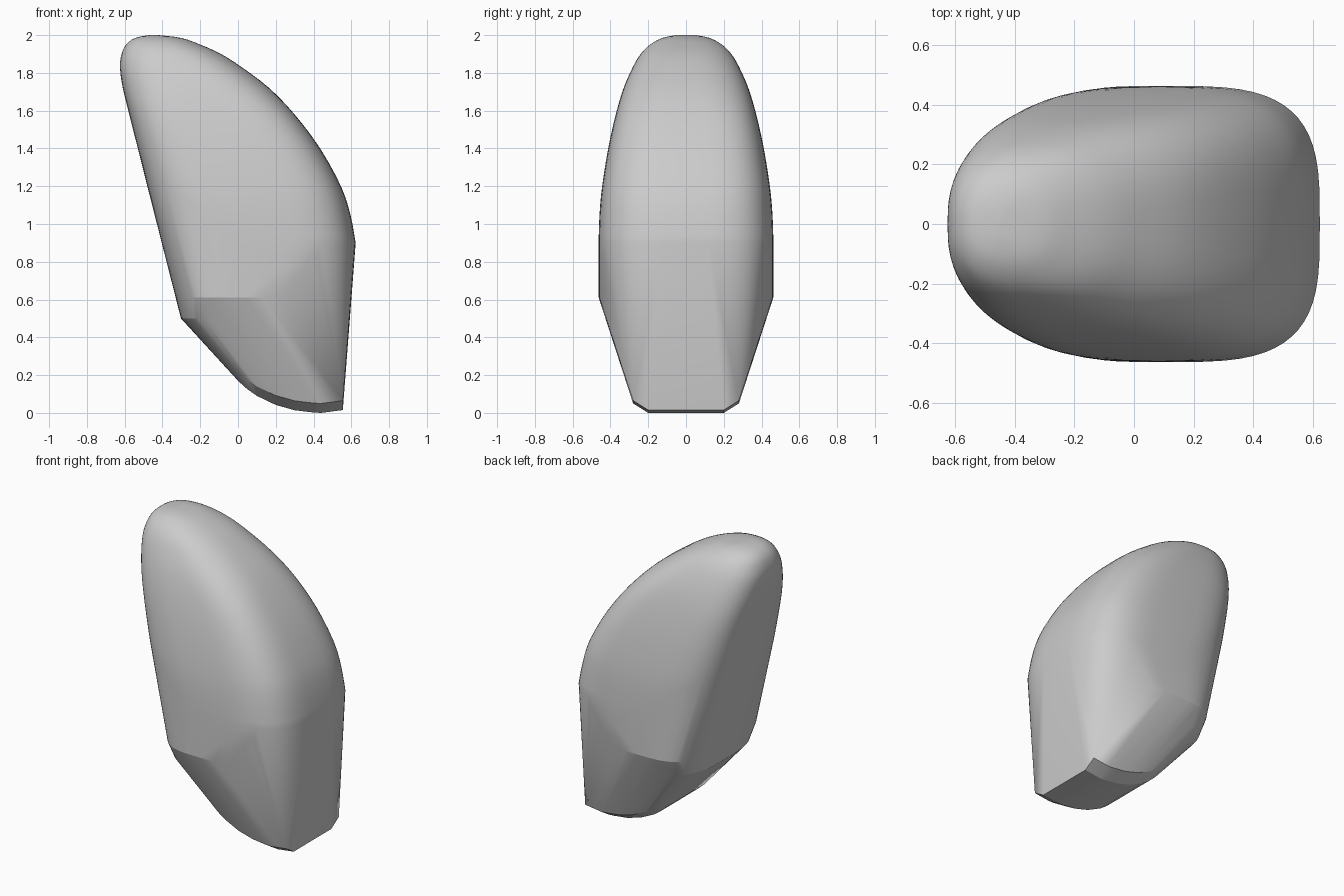
import bpy
import bmesh
import math

cube = bpy.data.objects.get("Cube")
if cube:
    bpy.data.objects.remove(cube, do_unlink=True)

grey = bpy.data.materials.new("light_grey")
grey.use_nodes = True
grey.diffuse_color = (0.6, 0.6, 0.6, 1)
grey.node_tree.nodes["Principled BSDF"].inputs["Base Color"].default_value = (0.6, 0.6, 0.6, 1)

# Leaning rounded body: height, left x, right x, half width, squareness
BODY = [
    (2.0, -0.47, -0.42, 0.05, 2.2), (1.985, -0.545, -0.30, 0.125, 2.3),
    (1.95, -0.592, -0.20, 0.19, 2.4), (1.9, -0.616, -0.09, 0.24, 2.5),
    (1.83, -0.625, 0.02, 0.282, 2.7), (1.72, -0.61, 0.165, 0.33, 3.0),
    (1.58, -0.575, 0.30, 0.372, 3.4), (1.4, -0.53, 0.435, 0.412, 3.5),
    (1.2, -0.48, 0.545, 0.444, 3.5), (1.05, -0.44, 0.595, 0.458, 3.4),
    (0.9, -0.403, 0.623, 0.463, 3.4),
]
# Shrinking sections where the body is cut away below
LOWER = [
    (0.83, -0.385, 0.595, 0.463, 3.4), (0.76, -0.367, 0.55, 0.463, 3.4),
    (0.61, -0.328, 0.41, 0.462, 3.4), (0.5, -0.302, 0.22, 0.405, 3.0),
]
# Curved keel along the bottom: x, z
KEEL = [(0.0, 0.17), (0.05, 0.125), (0.1, 0.09), (0.2, 0.042),
        (0.3, 0.014), (0.4, 0.002), (0.44, 0.0), (0.555, 0.015)]


def smooth_rows(rows, cuts=3):
    """Add rows between the given ones along a smooth curve."""
    for i in range(len(rows) - 1):
        p, q = rows[i], rows[i + 1]
        before, after = rows[max(i - 1, 0)], rows[min(i + 2, len(rows) - 1)]
        for k in range(cuts):
            t = k / cuts
            yield [b + t / 2 * (c - a + t * (2 * a - 5 * b + 4 * c - d
                                             + t * (3 * (b - c) + d - a)))
                   for a, b, c, d in zip(before, p, q, after)]
    yield rows[-1]


def section(z, left, right, half, power, steps=64):
    """Points of a squarish oval at one height."""
    mid, radius = (left + right) / 2, (right - left) / 2
    for i in range(steps):
        a = 2 * math.pi * i / steps
        c, s = math.cos(a), math.sin(a)
        yield (mid + radius * math.copysign(abs(c) ** (2 / power), c),
               half * math.copysign(abs(s) ** (2 / power), s), z)


bm = bmesh.new()
for row in list(smooth_rows(BODY)) + LOWER:
    for point in section(*row):
        bm.verts.new(point)

# Keel with a narrow bevel on each side
for x, z in KEEL:
    for side in (-1, 1):
        bm.verts.new((x, side * 0.2, z))
        bm.verts.new((x, side * 0.28, z + 0.05))

# Wrap one taut skin around body and keel
hull = bmesh.ops.convex_hull(bm, input=bm.verts[:])
loose = {g for g in hull["geom_interior"] + hull["geom_unused"]
         if isinstance(g, bmesh.types.BMVert)}
bmesh.ops.delete(bm, geom=list(loose), context="VERTS")
bmesh.ops.recalc_face_normals(bm, faces=bm.faces[:])

mesh = bpy.data.meshes.new("leaning_shell")
bm.to_mesh(mesh)
bm.free()
mesh.materials.append(grey)
shell = bpy.data.objects.new("leaning_shell", mesh)
bpy.context.collection.objects.link(shell)

bpy.ops.object.select_all(action="DESELECT")
shell.select_set(True)
bpy.context.view_layer.objects.active = shell
bpy.ops.object.shade_smooth_by_angle(angle=math.radians(15))
